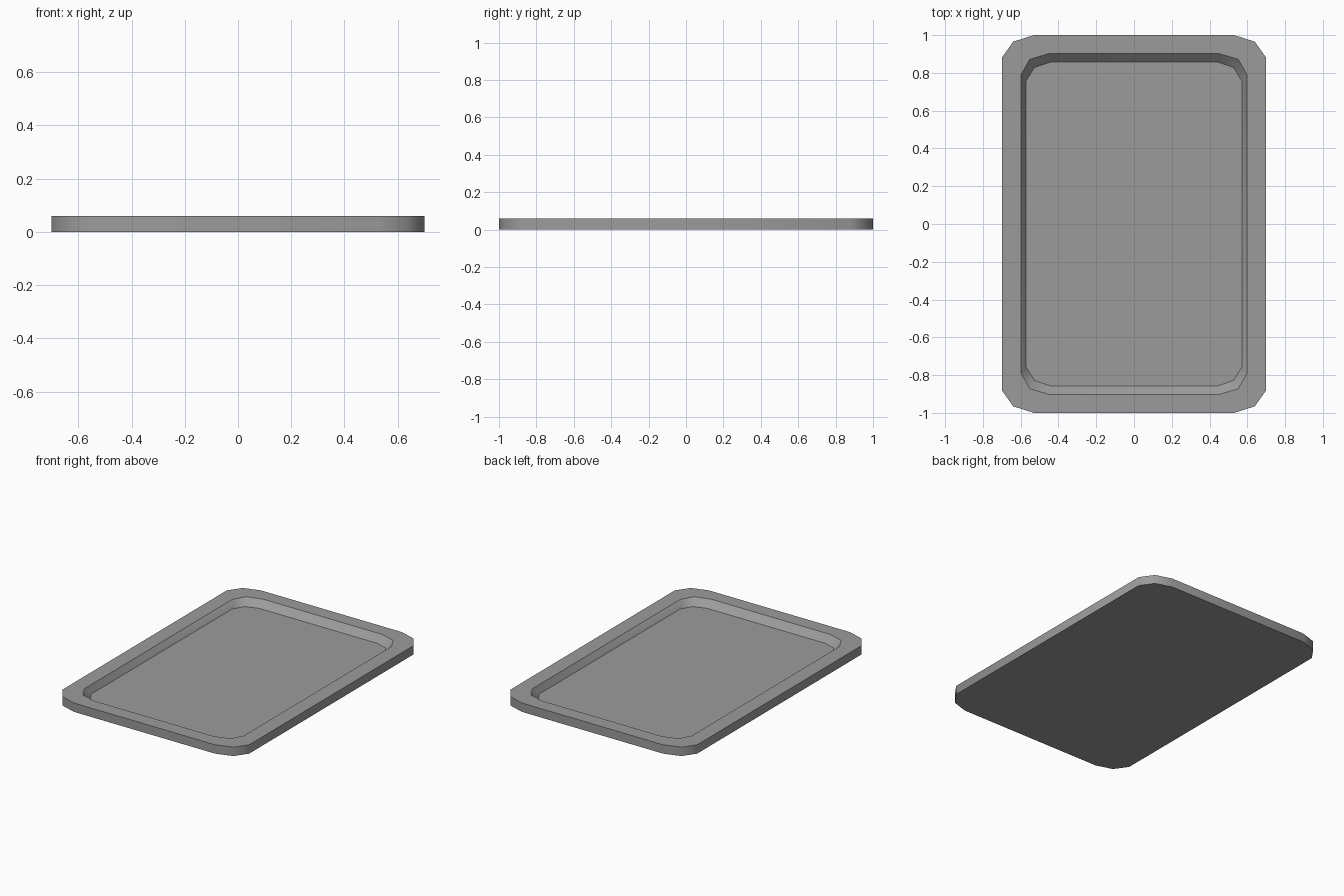
import bpy
import bmesh
import math

cube = bpy.data.objects.get("Cube")
if cube:
    bpy.data.objects.remove(cube, do_unlink=True)

grey = bpy.data.materials.new("mid grey")
grey.use_nodes = True
colour = (0.33, 0.33, 0.33, 1)
grey.diffuse_color = colour
grey.node_tree.nodes["Principled BSDF"].inputs["Base Color"].default_value = colour


def rounded_loop(bm, corner, z):
    """Mirror one corner's points into a closed outline at height z."""
    points = []
    for sx, sy in ((1, 1), (-1, 1), (-1, -1), (1, -1)):
        quarter = corner if sx * sy > 0 else corner[::-1]
        points += [(x * sx, y * sy, z) for x, y in quarter]
    return [bm.verts.new(p) for p in points]


# Corner outlines: outer wall, rim of the recess, floor of the recess
outer = [(0.70, 0.88), (0.64, 0.965), (0.53, 1.0)]
rim = [(0.597, 0.793), (0.552, 0.872), (0.448, 0.903)]
floor = [(0.572, 0.755), (0.528, 0.828), (0.443, 0.857)]

# Tray body, lofted from the underside over the rim and down to the floor
bm = bmesh.new()
loops = [rounded_loop(bm, c, z) for c, z in
         ((outer, 0), (outer, 0.06), (rim, 0.06), (floor, 0.016))]
for low, high in zip(loops, loops[1:]):
    n = len(low)
    for i in range(n):
        j = (i + 1) % n
        bm.faces.new((low[i], low[j], high[j], high[i]))
bm.faces.new(loops[0][::-1])
bm.faces.new(loops[-1])
bmesh.ops.recalc_face_normals(bm, faces=bm.faces)

mesh = bpy.data.meshes.new("tray")
bm.to_mesh(mesh)
bm.free()
mesh.materials.append(grey)
tray = bpy.data.objects.new("tray", mesh)
bpy.context.collection.objects.link(tray)

# Soft corners, crisp rim
bpy.context.view_layer.objects.active = tray
tray.select_set(True)
bpy.ops.object.shade_smooth_by_angle(angle=math.radians(40))
